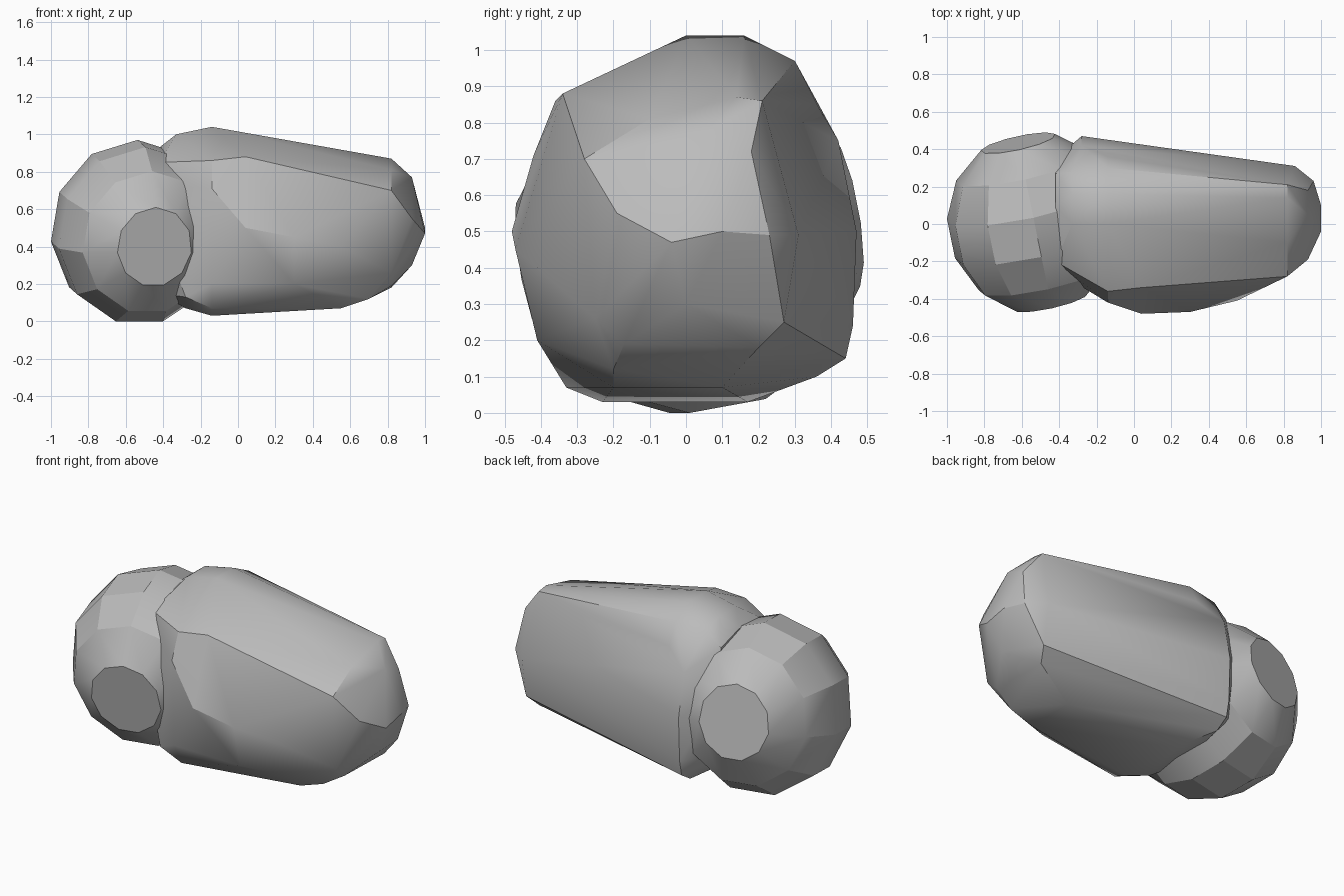
import bpy
import bmesh
from math import radians
from mathutils import Matrix, Vector

default_cube = bpy.data.objects.get("Cube")
if default_cube:
    bpy.data.objects.remove(default_cube, do_unlink=True)


def make_material(name, value):
    material = bpy.data.materials.new(name)
    material.use_nodes = True
    colour = (value, value, value, 1)
    material.diffuse_color = colour
    shader = next(n for n in material.node_tree.nodes if n.type == "BSDF_PRINCIPLED")
    shader.inputs["Base Color"].default_value = colour
    return material


def make_object(name, bm, material, smooth_angle):
    bmesh.ops.recalc_face_normals(bm, faces=bm.faces[:])
    mesh = bpy.data.meshes.new(name)
    bm.to_mesh(mesh)
    bm.free()
    mesh.materials.append(material)
    obj = bpy.data.objects.new(name, mesh)
    bpy.context.collection.objects.link(obj)
    bpy.ops.object.select_all(action="DESELECT")
    obj.select_set(True)
    bpy.context.view_layer.objects.active = obj
    bpy.ops.object.shade_smooth_by_angle(angle=radians(smooth_angle))
    return obj


def fit_to_bounds(bm, low, high):
    """Stretch all vertices so they exactly fill the given box."""
    for axis in range(3):
        values = [v.co[axis] for v in bm.verts]
        start, size = min(values), max(values) - min(values)
        for v in bm.verts:
            share = (v.co[axis] - start) / size
            v.co[axis] = low[axis] + share * (high[axis] - low[axis])


def make_hull(name, stations, material):
    """Wrap a tight skin around outline points (y, z) at each station x."""
    bm = bmesh.new()
    for x, outline in stations.items():
        for y, z in outline:
            bm.verts.new(Vector((x, y, z)))
    result = bmesh.ops.convex_hull(bm, input=bm.verts[:])
    spare = {g for key in ("geom_interior", "geom_unused") for g in result[key]
             if isinstance(g, bmesh.types.BMVert)}
    bmesh.ops.delete(bm, geom=list(spare), context="VERTS")
    return make_object(name, bm, material, 30)


grey = make_material("plain grey", .5)

# Rounded head: a coarse ball whose capped poles face front and back
ball = bmesh.new()
bmesh.ops.create_uvsphere(ball, u_segments=11, v_segments=7, radius=1)
poles = [v for v in ball.verts if abs(v.co.z) > .99]
bmesh.ops.dissolve_verts(ball, verts=poles)
turn = Matrix.Rotation(radians(12), 3, "Z") @ Matrix.Rotation(radians(100), 3, "X")
bmesh.ops.rotate(ball, verts=ball.verts[:], matrix=turn)
fit_to_bounds(ball, (-1, -.47, 0), (-.07, .49, .97))
make_object("round_head", ball, grey, 25)

# Tapered body: wide shoulder by the head, bulging front, rounded far tip
body_outlines = {
    -.42: [(-.2, .85), (.1, .93), (.27, .88), (.35, .6), (.3, .25), (-.1, .15), (-.25, .5)],
    -.33: [(0, 1), (.16, 1), (.28, .95)],
    -.28: [(.42, .75), (.47, .5), (.46, .24), (.44, .15), (.36, .1),
           (-.2, .07), (-.33, .13), (-.32, .72)],
    -.14: [(0, 1.04), (.16, 1.04), (.3, .97), (.36, .85), (-.36, .86), (-.42, .71),
           (-.4, .2), (-.33, .07), (-.23, .03), (.17, .03)],
    .04: [(-.34, .88), (-.48, .5)],
    .3: [(-.47, .45), (-.41, .2)],
    .55: [(-.41, .4), (-.2, .07), (.1, .07)],
    .7: [(-.2, .12)],
    .82: [(.14, .87), (.21, .86), (-.1, .81), (-.28, .7), (-.25, .26), (-.17, .19), (.2, .18)],
    .86: [(.31, .49), (.27, .25)],
    .93: [(.05, .77), (.18, .72), (-.19, .55), (0, .3)],
    .96: [(.23, .49)],
    1: [(.1, .5), (-.04, .47)],
}
make_hull("tapered_body", body_outlines, grey)
